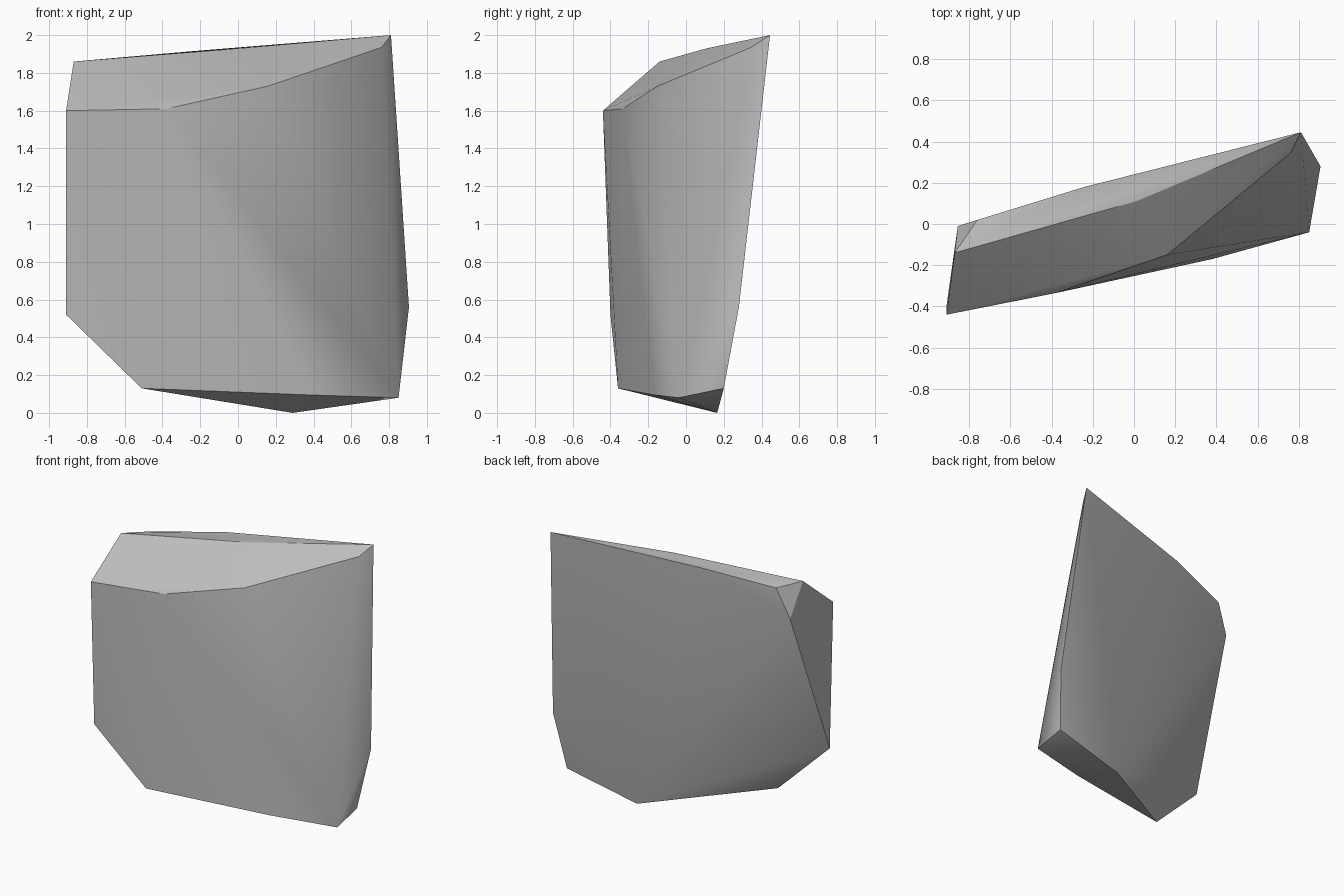
import bpy
import bmesh
import math

cube = bpy.data.objects.get("Cube")
if cube:
    bpy.data.objects.remove(cube, do_unlink=True)

# Stone colour
stone = bpy.data.materials.new("stone grey")
stone.use_nodes = True
colour = (0.5, 0.5, 0.5, 1.0)
stone.diffuse_color = colour
bsdf = next(n for n in stone.node_tree.nodes if n.type == 'BSDF_PRINCIPLED')
bsdf.inputs["Base Color"].default_value = colour
bsdf.inputs["Roughness"].default_value = 0.9

# Corners of the slab, grouped by where they lie
crest = [(0.81, 0.445, 2.0), (0.01, 0.11, 1.93), (-0.87, -0.14, 1.86)]
front_rim = [(-0.91, -0.44, 1.6), (-0.38, -0.335, 1.61),
             (0.16, -0.15, 1.73), (0.76, 0.345, 1.935)]
back_rim = [(-0.24, 0.18, 1.915), (-0.76, 0.02, 1.84), (-0.855, -0.01, 1.62)]
sides = [(-0.91, -0.4, 0.52), (0.905, 0.28, 0.56)]
foot = [(-0.51, -0.36, 0.13), (0.38, -0.17, 0.095), (0.85, -0.04, 0.08),
        (0.845, 0.2, 0.13), (0.29, 0.165, 0.0)]

# Wrap the corners in a convex chiselled block
bm = bmesh.new()
for co in crest + front_rim + back_rim + sides + foot:
    bm.verts.new(co)
hull = bmesh.ops.convex_hull(bm, input=bm.verts[:])
inner = [g for g in hull["geom_interior"] if isinstance(g, bmesh.types.BMVert)]
bmesh.ops.delete(bm, geom=inner, context='VERTS')
bmesh.ops.recalc_face_normals(bm, faces=bm.faces[:])
mesh = bpy.data.meshes.new("rock_slab")
bm.to_mesh(mesh)
bm.free()
mesh.materials.append(stone)

rock = bpy.data.objects.new("rock_slab", mesh)
bpy.context.collection.objects.link(rock)

# Soften shallow creases, keep the main edges sharp
bpy.ops.object.select_all(action='DESELECT')
rock.select_set(True)
bpy.context.view_layer.objects.active = rock
bpy.ops.object.shade_smooth_by_angle(angle=math.radians(30))
